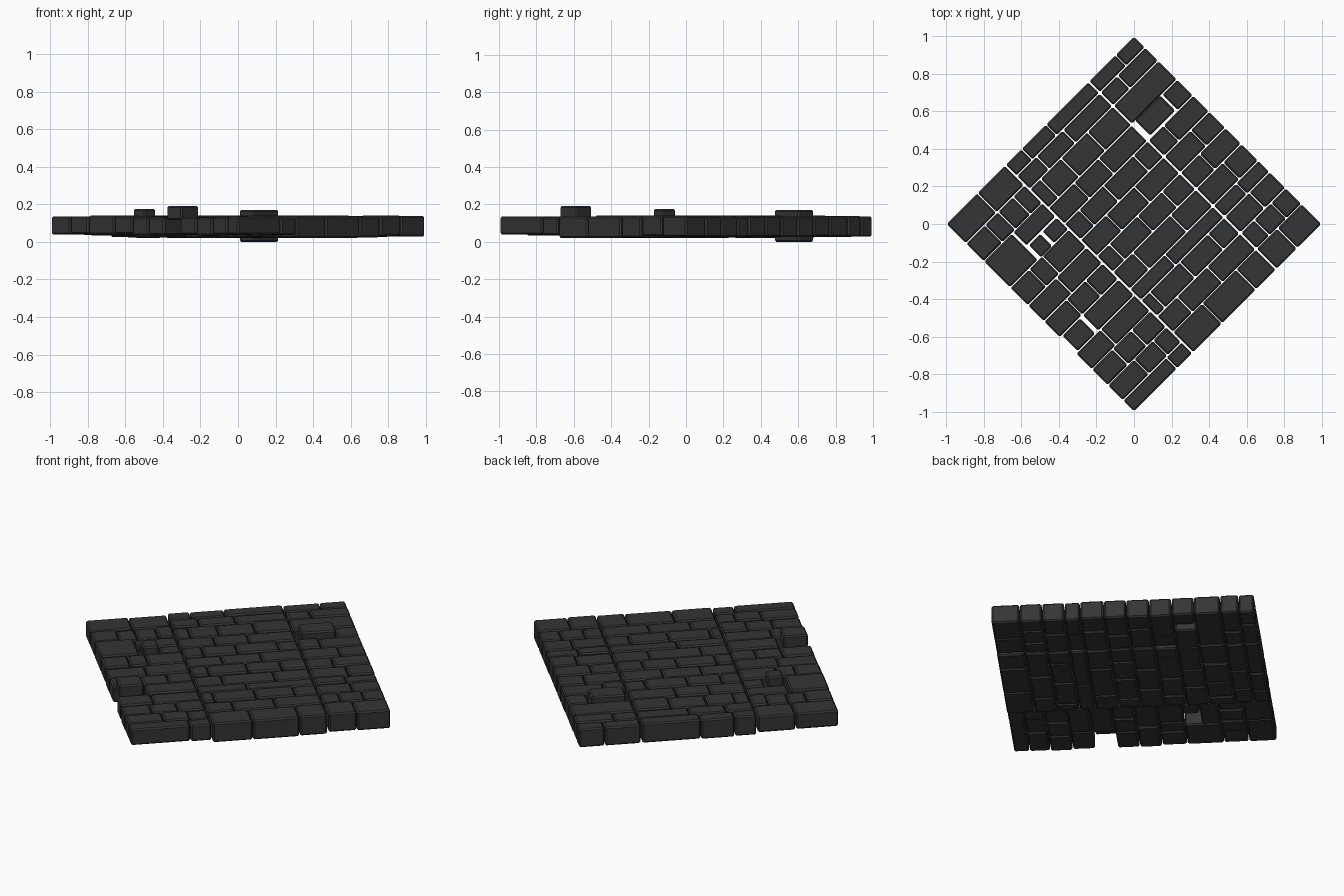
import bpy, bmesh, math, random
from mathutils import Matrix, Vector

if "Cube" in bpy.data.objects:
    bpy.data.objects.remove(bpy.data.objects["Cube"])

random.seed(4)
S = math.sqrt(2)          # side length of the square paving
GAP = 0.005               # joint between stones

stone = bpy.data.materials.new("dark_stone")
stone.diffuse_color = (0.035, 0.035, 0.035, 1)
stone.use_nodes = True
stone.node_tree.nodes["Principled BSDF"].inputs["Base Color"].default_value = stone.diffuse_color


def add_stone(bm, t0, t1, w0, w1, z0, z1):
    """Bevelled block; t runs along the rows and w across them, both 0..1."""
    cx, cy = ((t0 + t1) / 2 - 0.5) * S, ((w0 + w1) / 2 - 0.5) * S
    size = Vector(((t1 - t0) * S - GAP, (w1 - w0) * S - GAP, z1 - z0))
    m = (Matrix.Rotation(math.radians(45), 4, 'Z')
         @ Matrix.Translation((cx, cy, (z0 + z1) / 2)) @ Matrix.Diagonal(size).to_4x4())
    verts = bmesh.ops.create_cube(bm, size=1, matrix=m)["verts"]
    edges = list({e for v in verts for e in v.link_edges})
    bmesh.ops.bevel(bm, geom=edges, offset=0.008, segments=1, affect='EDGES')


def finish(name, bm):
    mesh = bpy.data.meshes.new(name)
    bm.to_mesh(mesh)
    bm.free()
    mesh.materials.append(stone)
    bpy.context.collection.objects.link(bpy.data.objects.new(name, mesh))


def panel(name, cols, rows, t0, t1, z0, z1):
    """Rows of stones: cols are row borders, rows the joints inside each row."""
    bm = bmesh.new()
    for w0, w1, cuts in zip(cols, cols[1:], rows):
        if cuts is None:
            continue
        ts = [t0] + cuts + [t1]
        for a, b in zip(ts, ts[1:]):
            j = random.uniform(-0.004, 0.004)
            add_stone(bm, a, b, w0, w1, z0 + j, z1 + j)
    finish(name, bm)


# row borders, shared by the middle and back panels
COLS = [0, .108, .193, .278, .338, .428, .513, .6, .685, .77, .87, .94, 1]

# middle panel
panel("middle_paving", COLS, [
    [.47, .65], [.42, .58], [.36, .52, .67], [.5], [.42, .62], [.38, .53, .66],
    [.45, .6], [.39, .52, .68], [.45, .58], [.37, .48, .62], [.42, .56], [.40, .53]],
    .315, .757, .023, .137)

# back panel, with the row of the proud stone laid separately
panel("back_paving", COLS, [
    [.87], [.83, .92], [.89], [.88], [.9], [.86], [.9], [.84], None, [], [.85], [.9]],
    .76, 1, .028, .137)

# front panel
FRONT = [0, .06, .14, .225, .31, .395, .48, .565, .66, .8, .895, 1]
panel("front_paving", FRONT, [
    [.23], [.14, .24], [.11, .21], [.13], None, [.12, .22],
    [.15], [.1, .17], None, [.1, .17, .25], [.165]],
    0, .312, .038, .132)

# stones set higher, lower or beside wider joints
bm = bmesh.new()
for args in [
    (.777, .913, .69, .775, 0, .17),       # proud stone in back panel
    (.918, 1, .685, .77, .03, .135),
    (.01, .107, .31, .395, .115, .19),     # lifted stone on the front edge
    (.12, .312, .31, .395, .04, .135),
    (.162, .225, .657, .725, .11, .175),   # small lifted stone
    (0, .15, .66, .8, .04, .14),           # wide stone
    (.155, .312, .728, .8, .035, .13),
    (.235, .312, .66, .725, .035, .13),
]:
    add_stone(bm, *args)
finish("uneven_stones", bm)
